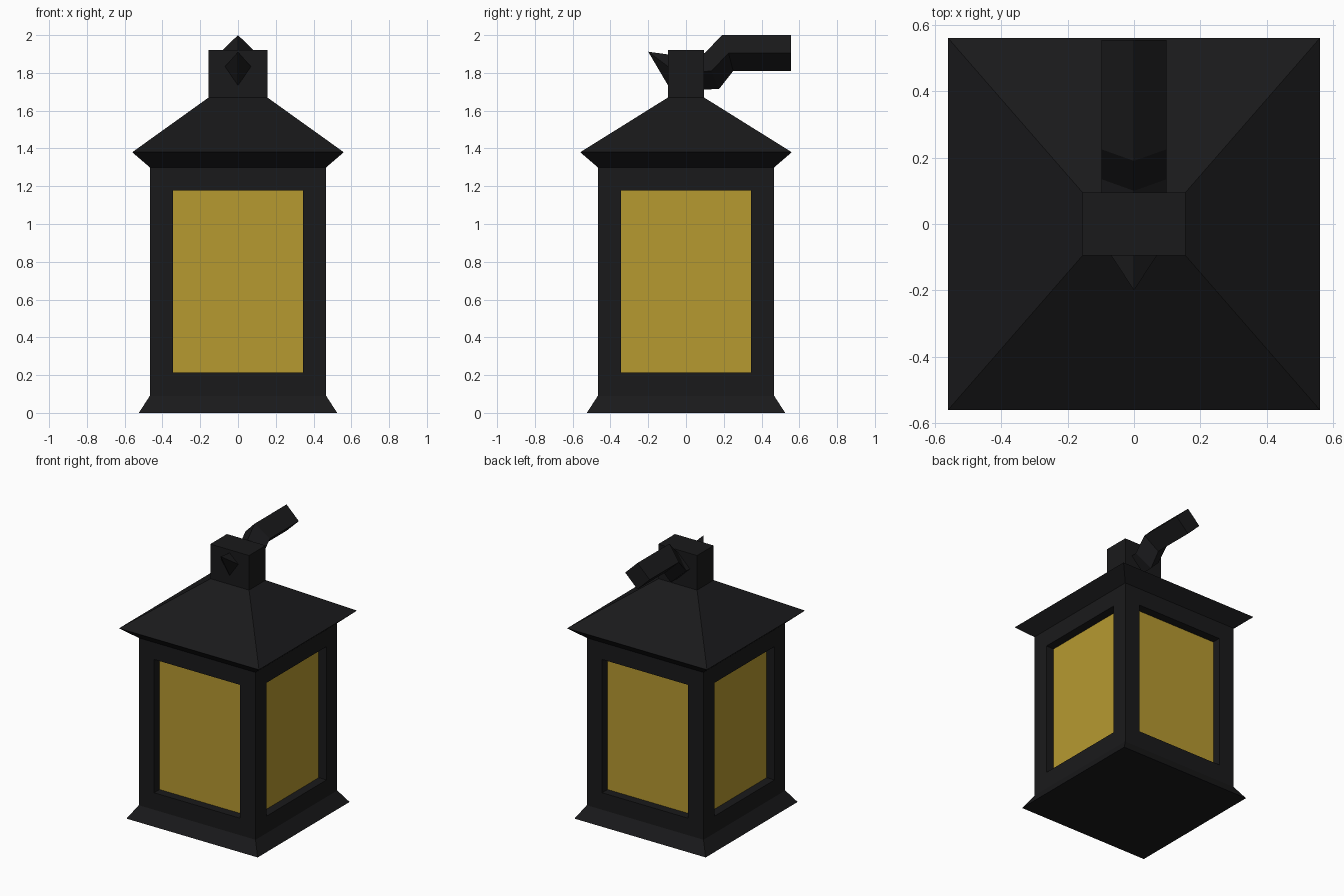
import bpy, bmesh

if "Cube" in bpy.data.objects:
    bpy.data.objects.remove(bpy.data.objects["Cube"])


def material(name, rgb):
    m = bpy.data.materials.new(name)
    m.diffuse_color = (*rgb, 1)
    m.use_nodes = True
    m.node_tree.nodes["Principled BSDF"].inputs["Base Color"].default_value = m.diffuse_color
    return m


black = material("black_iron", (0.010, 0.010, 0.011))
amber = material("amber_glass", (0.47, 0.32, 0.03))


def loft(bm, rings):
    """Skin a list of four-point rings; returns the side faces band by band."""
    loops = [[bm.verts.new(p) for p in r] for r in rings]
    bands = []
    for a, b in zip(loops, loops[1:]):
        bands.append([bm.faces.new((a[i], a[(i + 1) % 4], b[(i + 1) % 4], b[i]))
                      for i in range(4)])
    bm.faces.new(loops[0][::-1])
    bm.faces.new(loops[-1])
    bmesh.ops.recalc_face_normals(bm, faces=bm.faces)
    return bands


def finish(bm, name, mats):
    bmesh.ops.recalc_face_normals(bm, faces=bm.faces)
    me = bpy.data.meshes.new(name)
    bm.to_mesh(me)
    bm.free()
    for m in mats:
        me.materials.append(m)
    ob = bpy.data.objects.new(name, me)
    bpy.context.collection.objects.link(ob)
    return ob


def rect(hx, hy, z):
    return [(-hx, -hy, z), (hx, -hy, z), (hx, hy, z), (-hx, hy, z)]


# Housing: flared base, walls, eaves, pitched roof and top block
bm = bmesh.new()
bands = loft(bm, [rect(0.525, 0.525, 0), rect(0.467, 0.467, 0.09),
                  rect(0.467, 0.467, 1.30), rect(0.56, 0.56, 1.38),
                  rect(0.155, 0.095, 1.67), rect(0.155, 0.095, 1.92)])

# Recessed glass panes in the four walls
walls = bands[1]
bmesh.ops.inset_individual(bm, faces=walls, thickness=0.123, use_even_offset=True)
for wall in walls:
    wall.normal_update()
    n = wall.normal.copy()
    new = bmesh.ops.extrude_discrete_faces(bm, faces=[wall])["faces"]
    pane = max(new, key=lambda f: abs(f.normal.dot(n)))
    bmesh.ops.translate(bm, verts=pane.verts, vec=n * -0.062)
    pane.material_index = 1
finish(bm, "lantern_housing", [black, amber])


# Wall bracket: diamond-section arm, (y, z) of top, side and bottom corners
def diamond(top, side, bottom, w=0.098):
    return [(0, *top), (w, *side), (0, *bottom), (-w, *side)]


bm = bmesh.new()
loft(bm, [diamond((0.05, 1.90), (0.05, 1.805), (0.05, 1.71)),
          diamond((0.10, 1.905), (0.135, 1.81), (0.175, 1.715)),
          diamond((0.19, 2.0), (0.225, 1.905), (0.25, 1.81)),
          diamond((0.555, 2.0), (0.555, 1.905), (0.555, 1.81))])
finish(bm, "bracket_arm", [black])

# Pointed tip of the bracket coming out of the front of the block
bm = bmesh.new()
base = [bm.verts.new(p) for p in
        diamond((-0.09, 1.897), (-0.09, 1.83), (-0.09, 1.725), 0.072)]
tip = bm.verts.new((0, -0.2, 1.912))
bm.faces.new(base)
for i in range(4):
    bm.faces.new((base[i], base[(i + 1) % 4], tip))
finish(bm, "bracket_tip", [black])
